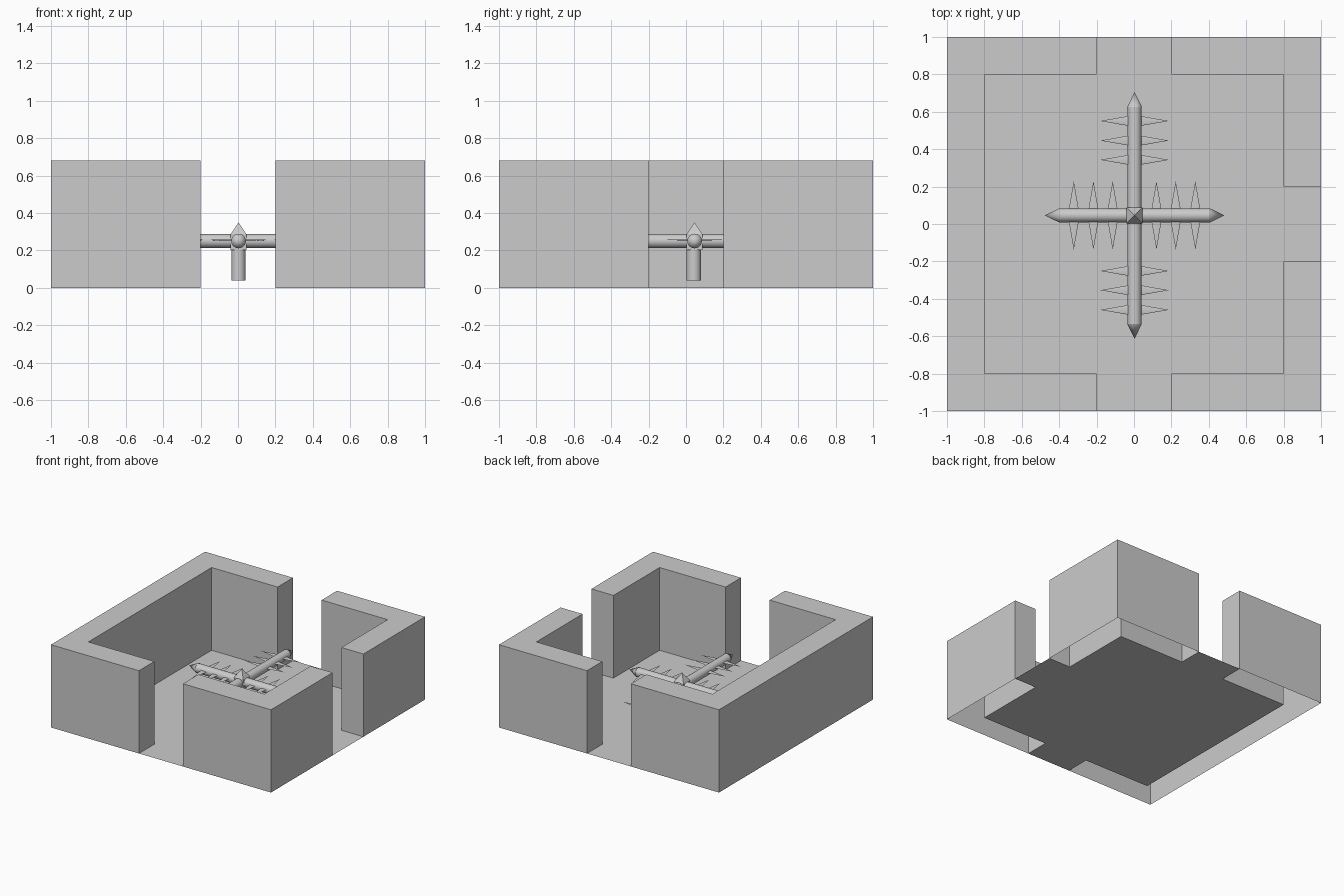
import bpy, bmesh
from math import pi
from mathutils import Matrix, Vector

if "Cube" in bpy.data.objects:
    bpy.data.objects.remove(bpy.data.objects["Cube"])

CX, CY, CZ = 0.003, 0.046, 0.25   # centre of the spiked cross
WALL_H = 0.68


def make_object(name, bm, smooth=False):
    me = bpy.data.meshes.new(name)
    bm.to_mesh(me)
    bm.free()
    ob = bpy.data.objects.new(name, me)
    bpy.context.collection.objects.link(ob)
    if smooth:
        bpy.ops.object.select_all(action='DESELECT')
        ob.select_set(True)
        bpy.context.view_layer.objects.active = ob
        bpy.ops.object.shade_smooth_by_angle(angle=0.6)
    return ob


def plan(keep):
    """Flat grid of cells on z = 0, keeping cells whose centre passes the test."""
    cuts = [-1, -0.8, -0.2, 0.2, 0.8, 1]
    bm = bmesh.new()
    for x0, x1 in zip(cuts, cuts[1:]):
        for y0, y1 in zip(cuts, cuts[1:]):
            if keep((x0 + x1) / 2, (y0 + y1) / 2):
                bm.faces.new([bm.verts.new((x, y, 0)) for x, y in
                              ((x0, y0), (x1, y0), (x1, y1), (x0, y1))])
    bmesh.ops.remove_doubles(bm, verts=bm.verts, dist=1e-4)
    return bm


def is_wall(x, y):
    door = (abs(x) < 0.2) or (abs(y) < 0.2 and x > 0)
    return max(abs(x), abs(y)) > 0.8 and not door


# Floor, running out through the three doorways
make_object("floor", plan(lambda x, y: not is_wall(x, y)))

# Walls, raised from their plan and open underneath
bm = plan(is_wall)
base = list(bm.faces)
res = bmesh.ops.extrude_face_region(bm, geom=base)
bmesh.ops.translate(bm, vec=(0, 0, WALL_H),
                    verts=[g for g in res["geom"] if isinstance(g, bmesh.types.BMVert)])
bmesh.ops.delete(bm, geom=[f for f in bm.faces if all(v.co.z < 1e-4 for v in f.verts)],
                 context='FACES_ONLY')
bmesh.ops.recalc_face_normals(bm, faces=bm.faces)
# Outer top must face up
if max(bm.faces, key=lambda f: f.calc_center_median().z).normal.z < 0:
    bmesh.ops.reverse_faces(bm, faces=bm.faces)
bmesh.ops.dissolve_limit(bm, angle_limit=0.01, verts=bm.verts, edges=bm.edges)
make_object("walls", bm)


def cone(bm, start, direction, length, r1, r2, seg=24, flat=1.0, caps=True):
    """Cone or cylinder from start along direction; flat squashes it in world z."""
    d = Vector(direction)
    rot = d.to_track_quat('Z', 'Y').to_matrix().to_4x4()
    squash = Matrix.Diagonal((1, 1, flat, 1))
    m = Matrix.Translation(start) @ squash @ rot @ Matrix.Translation((0, 0, length / 2))
    bmesh.ops.create_cone(bm, cap_ends=caps, segments=seg, radius1=r1, radius2=r2,
                          depth=length, matrix=m)


# Four arms with pointed tips and flat side spikes
centre = Vector((CX, CY, CZ))
arms = {"right_arm": ((1, 0, 0), 0.40), "left_arm": ((-1, 0, 0), 0.40),
        "back_arm": ((0, 1, 0), 0.58), "front_arm": ((0, -1, 0), 0.58)}
for name, (direction, length) in arms.items():
    d = Vector(direction)
    side = Vector((-d.y, d.x, 0))
    bm = bmesh.new()
    cone(bm, centre, d, length, 0.037, 0.037)
    cone(bm, centre + d * length, d, 0.08, 0.039, 0)
    make_object(name, bm, smooth=True)

    bm = bmesh.new()
    for back in (0.075, 0.18, 0.283):
        for s in (1, -1):
            cone(bm, centre + d * (length - back) + Vector((0, 0, 0.006)), side * s,
                 0.183, 0.032, 0, seg=12, flat=0.12)
    make_object(name + "_spikes", bm)

# Hub block with a pyramid cap
bm = bmesh.new()
bmesh.ops.create_cube(bm, size=0.084, matrix=Matrix.Translation(centre - Vector((0, 0, 0.005))))
make_object("hub", bm)
bm = bmesh.new()
bmesh.ops.create_cone(bm, cap_ends=True, segments=4, radius1=0.042 * 2 ** 0.5, radius2=0,
                      depth=0.063, matrix=Matrix.Translation((CX, CY, 0.3185))
                      @ Matrix.Rotation(pi / 4, 4, 'Z'))
make_object("hub_cap", bm)

# Post below the hub
bm = bmesh.new()
cone(bm, Vector((CX, CY - 0.004, 0.04)), (0, 0, 1), 0.18, 0.038, 0.038)
make_object("post", bm, smooth=True)
